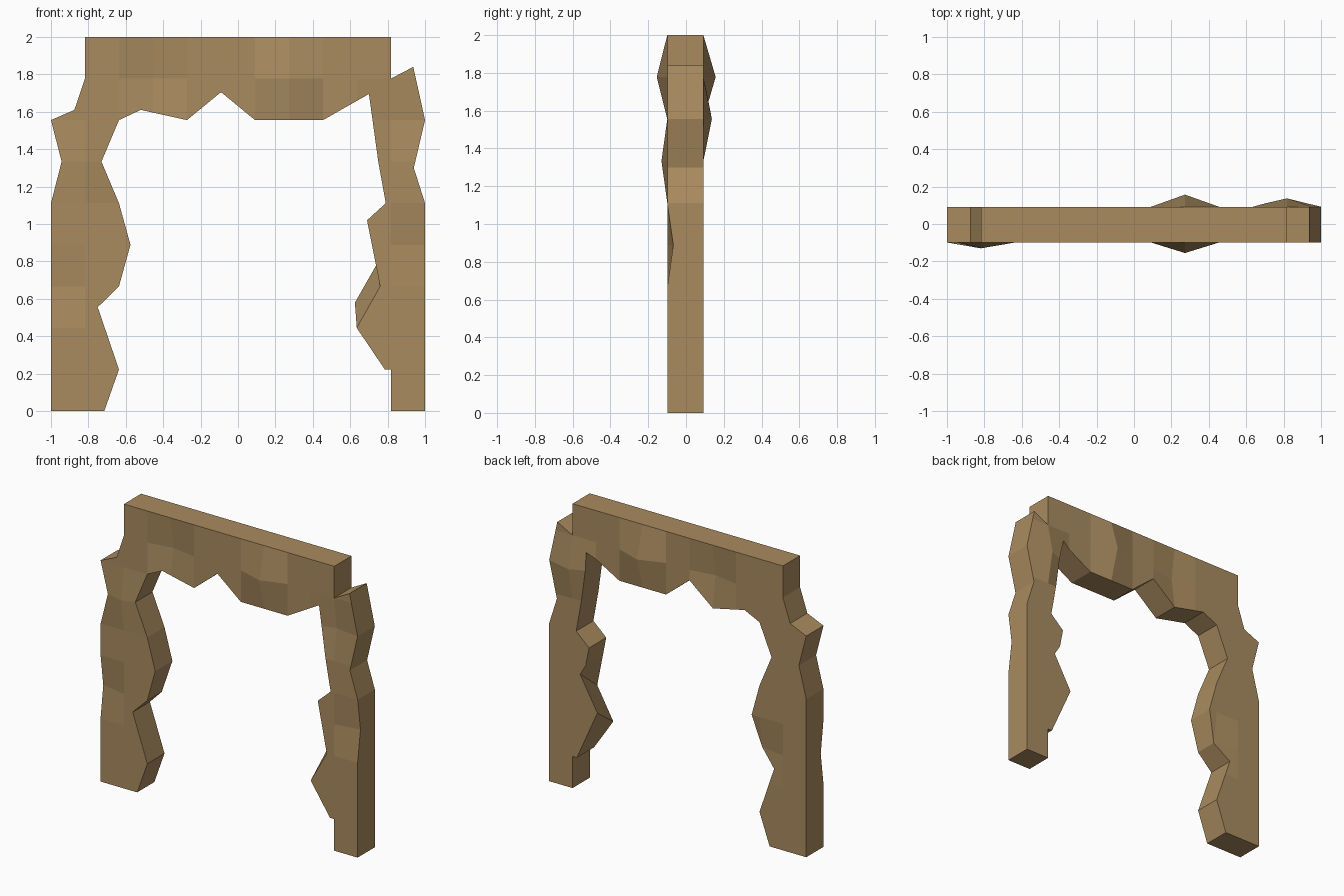
import bpy
import bmesh
from mathutils import Vector

default = bpy.data.objects.get("Cube")
if default:
    bpy.data.objects.remove(default, do_unlink=True)

# Tan stone colour
stone = bpy.data.materials.new("tan_stone")
stone.use_nodes = True
tan = (0.40, 0.26, 0.115, 1)
stone.diffuse_color = tan
shader = stone.node_tree.nodes["Principled BSDF"]
shader.inputs["Base Color"].default_value = tan
shader.inputs["Roughness"].default_value = 0.9

COLUMNS, ROWS = 11, 9
FRONT, BACK = -0.099, 0.092


def column(i):
    return -1 + 2 * i / COLUMNS


def row(j):
    return 2 * j / ROWS


# Ragged outline of the arch: outer edge first, then the opening
beam_end = column(10)
outer_right = [(1, 0), (1, row(5)), (0.94, 1.3), (1, row(7)), (0.937, 1.84), (beam_end, row(8))]
outer_left = [(-beam_end, 2), (-beam_end, row(8)), (-0.875, 1.61), (-1, row(7)),
              (-0.943, row(6)), (-1, row(5)), (-1, 0)]
opening_left = [(-0.715, 0), (column(2), row(1)), (-0.75, 0.555), (column(2), row(3)),
                (-0.575, row(4)), (column(2), row(5)), (-0.73, row(6)), (column(2), row(7))]
opening_top = [(-0.52, 1.61), (column(4), row(7)), (column(5), 1.705), (column(6), row(7)),
               (column(8), row(7)), (0.70, 1.695)]
opening_right = [(0.75, row(6)), (0.79, row(5)), (0.69, 1.02), (0.76, row(3)), (0.635, row(2)),
                 (0.785, row(1)), (beam_end, row(1)), (beam_end, 0)]
outline = (outer_right + [(beam_end, 2)] + outer_left
           + opening_left + opening_top + opening_right)

bm = bmesh.new()
bm.faces.new([bm.verts.new((x, 0, z)) for x, z in outline])


# Slice the sheet into blocks along a regular grid
def slice_sheet(point, normal):
    bmesh.ops.bisect_plane(bm, geom=bm.verts[:] + bm.edges[:] + bm.faces[:],
                           dist=0.004, plane_co=point, plane_no=normal)


for j in range(1, ROWS):
    slice_sheet((0, 0, row(j)), (0, 0, 1))
for i in range(1, COLUMNS):
    slice_sheet((column(i), 0, 0), (1, 0, 0))

# Thicken into a front sheet, a back sheet and the walls between them
result = bmesh.ops.extrude_face_region(bm, geom=bm.faces[:], use_keep_orig=True)
back_verts = [g for g in result["geom"] if isinstance(g, bmesh.types.BMVert)]
back_set = set(back_verts)
front_verts = [v for v in bm.verts if v not in back_set]
for v in front_verts:
    v.co.y = FRONT
for v in back_verts:
    v.co.y = BACK


def push(verts, x, z, dx=0, dy=0, dz=0):
    spot = Vector((x, 0, z))
    nearest = min(verts, key=lambda v: (Vector((v.co.x, 0, v.co.z)) - spot).length)
    nearest.co += Vector((dx, dy, dz))


# Bulges and dents of the front
push(front_verts, column(7), row(8), dy=-0.056)
push(front_verts, column(1), row(6), dy=-0.031)
push(front_verts, column(3), row(8), dy=0.03)
push(front_verts, -1, row(3), dy=0.03)
push(front_verts, 1, row(4), dy=0.032)
push(front_verts, column(10), row(7), dy=0.025)

# Bulges and dents of the back
push(back_verts, column(7), row(8), dy=0.065)
push(back_verts, column(10), row(7), dy=0.045)
push(back_verts, 0.70, 1.695, dy=0.018)
push(back_verts, column(4), row(8), dy=-0.03)
push(back_verts, column(2), row(3), dy=-0.03)

# Skewed spur on the narrow leg
push(back_verts, 0.76, row(3), dz=0.15)
push(back_verts, 0.635, row(2), dx=-0.01, dz=0.135)

bmesh.ops.recalc_face_normals(bm, faces=bm.faces[:])
mesh = bpy.data.meshes.new("stone_arch")
bm.to_mesh(mesh)
bm.free()
mesh.materials.append(stone)
arch = bpy.data.objects.new("stone_arch", mesh)
bpy.context.collection.objects.link(arch)
